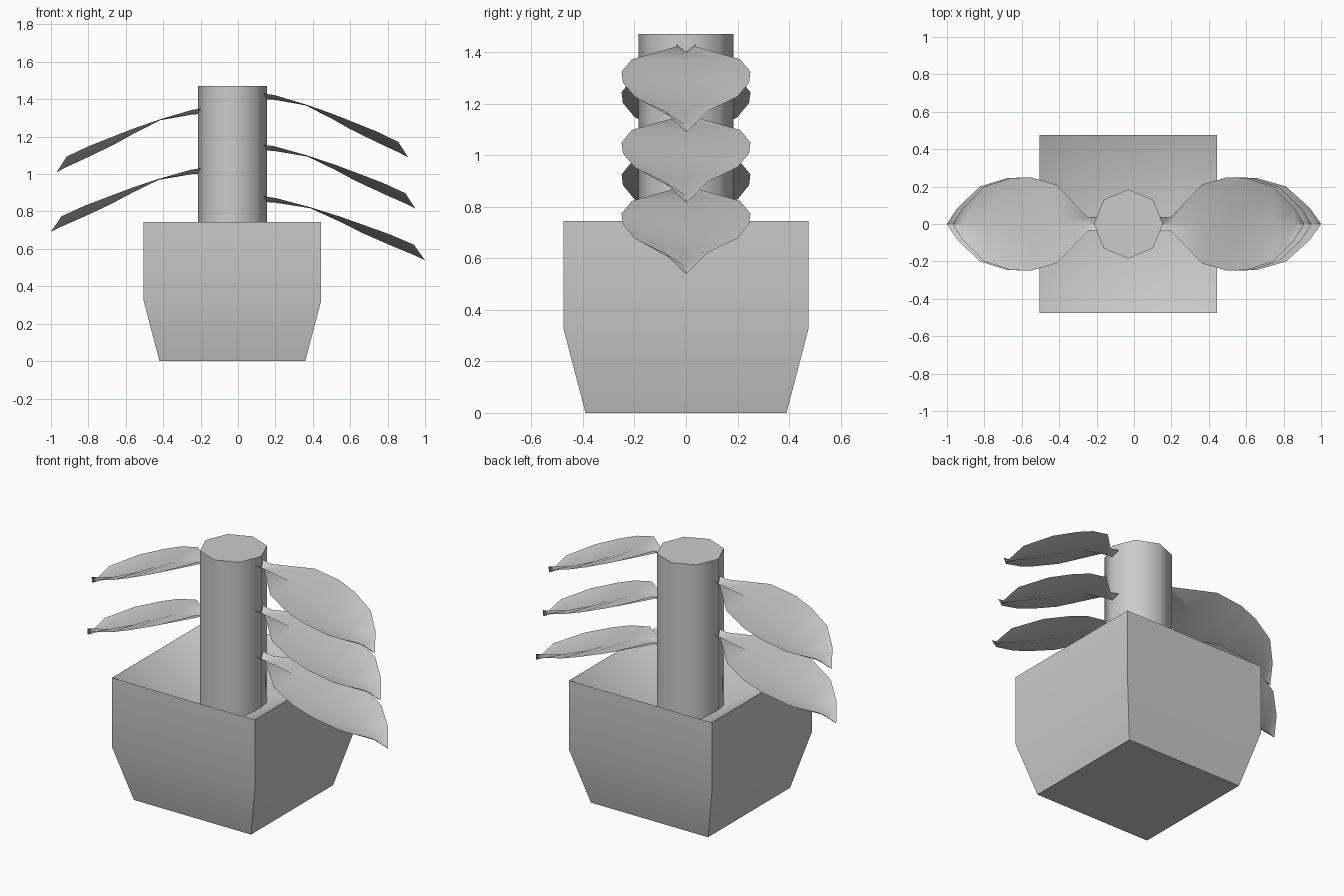
import bpy, math

if "Cube" in bpy.data.objects:
    bpy.data.objects.remove(bpy.data.objects["Cube"])

CX = -0.03  # pot and stem axis


def make(name, verts, faces, angle):
    me = bpy.data.meshes.new(name)
    me.from_pydata(verts, [], faces)
    me.update()
    ob = bpy.data.objects.new(name, me)
    bpy.context.collection.objects.link(ob)
    bpy.ops.object.select_all(action='DESELECT')
    ob.select_set(True)
    bpy.context.view_layer.objects.active = ob
    bpy.ops.object.shade_smooth_by_angle(angle=math.radians(angle))
    return ob


# Square pot: tapered foot, straight sides, sunken soil sloping to the middle
rings = [(0.39, 0.0), (0.475, 0.325), (0.475, 0.745)]
verts = [(CX + sx * h, sy * h, z) for h, z in rings
         for sx, sy in ((-1, -1), (1, -1), (1, 1), (-1, 1))]
faces = [(3, 2, 1, 0)]
for r in range(2):
    for i in range(4):
        a, b = r * 4 + i, r * 4 + (i + 1) % 4
        faces.append((a, b, b + 4, a + 4))
verts.append((CX, 0, 0.445))
faces += [(8 + i, 8 + (i + 1) % 4, 12) for i in range(4)]
make("pot", verts, faces, 55)

# Eight-sided stem rising out of the soil
bpy.ops.mesh.primitive_cylinder_add(vertices=8, radius=0.185, depth=1.07,
                                    location=(CX, 0, 0.935))
stem = bpy.context.object
stem.name = "stem"
stem.data.transform(stem.matrix_basis.inverted() @ stem.matrix_basis)
pts = sorted(round(v.co.y, 3) for v in stem.data.vertices)
bpy.ops.object.shade_smooth_by_angle(angle=math.radians(55))

# Leaf sections: (fraction of length, half width, midrib z, edge z)
SECTIONS = [(-0.03, 0.04, -0.03, 0.0), (0.06, 0.035, -0.035, -0.01),
            (0.28, 0.21, -0.065, -0.06), (0.46, 0.25, -0.135, -0.108),
            (0.60, 0.245, -0.195, -0.15), (0.78, 0.20, -0.262, -0.205),
            (0.93, 0.085, -0.315, -0.26)]


def leaf(name, side, root_x, length, z):
    verts, faces = [], []
    for t, w, zm, ze in SECTIONS:
        x = root_x + side * t * length
        verts += [(x, -w, z + ze), (x, 0, z + zm), (x, w, z + ze)]
    n = len(SECTIONS)
    verts.append((root_x + side * length, 0, z - 0.343))
    for i in range(n - 1):
        for j in range(2):
            a = 3 * i + j
            faces.append((a, a + 3, a + 4, a + 1))
    last = 3 * (n - 1)
    faces += [(last, 3 * n, last + 1), (last + 1, 3 * n, last + 2)]
    if side < 0:
        faces = [f[::-1] for f in faces]
    make(name, verts, faces, 55)


# Three leaves on the right, two on the left
for i, (length, z) in enumerate([(0.76, 1.432), (0.80, 1.158), (0.85, 0.882)]):
    leaf(f"right_leaf_{i + 1}", 1, 0.15, length, z)
for i, (length, z) in enumerate([(0.77, 1.353), (0.80, 1.034)]):
    leaf(f"left_leaf_{i + 1}", -1, -0.20, length, z)
